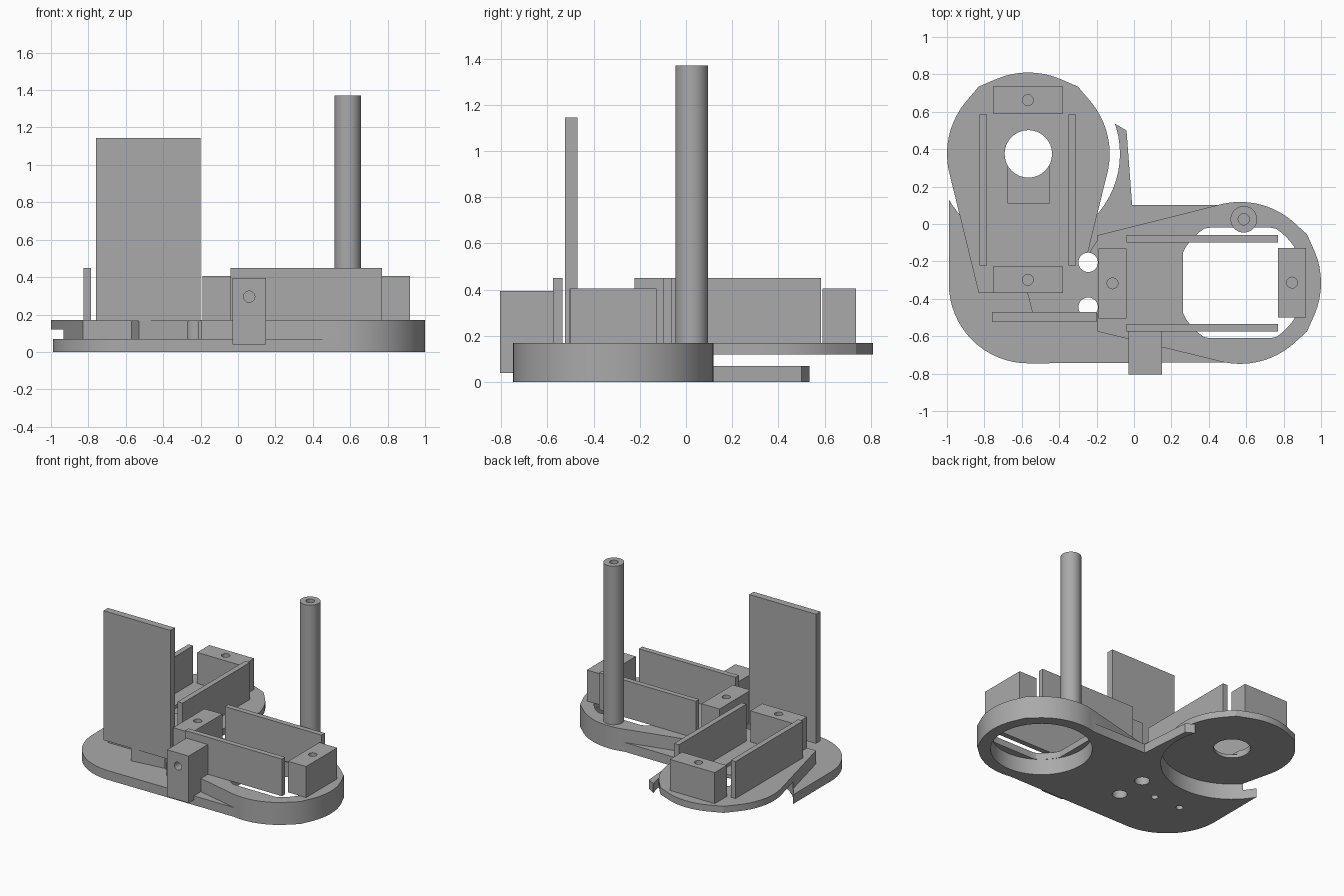
import bpy, bmesh, math
from mathutils import Vector, geometry

cube = bpy.data.objects.get("Cube")
if cube:
    bpy.data.objects.remove(cube, do_unlink=True)

grey = bpy.data.materials.new("plain grey")
grey.use_nodes = True
COLOUR = (0.4, 0.4, 0.4, 1)
grey.diffuse_color = COLOUR
grey.node_tree.nodes["Principled BSDF"].inputs["Base Color"].default_value = COLOUR


def circle(x, y, r, n=64):
    return [(x + r * math.cos(math.tau * i / n), y + r * math.sin(math.tau * i / n)) for i in range(n)]


def hull(points):
    return [points[i] for i in geometry.convex_hull_2d([Vector(p) for p in points])]


def prism(name, outline, z0, z1):
    """Extrude a flat outline from z0 to z1."""
    bm = bmesh.new()
    face = bm.faces.new([bm.verts.new((x, y, z0)) for x, y in outline])
    top = bmesh.ops.extrude_face_region(bm, geom=[face])["geom"]
    bmesh.ops.translate(bm, vec=(0, 0, z1 - z0), verts=[v for v in top if isinstance(v, bmesh.types.BMVert)])
    bmesh.ops.recalc_face_normals(bm, faces=bm.faces)
    mesh = bpy.data.meshes.new(name)
    bm.to_mesh(mesh)
    bm.free()
    mesh.materials.append(grey)
    obj = bpy.data.objects.new(name, mesh)
    bpy.context.collection.objects.link(obj)
    return obj


def box(name, x0, x1, y0, y1, z0, z1):
    return prism(name, [(x0, y0), (x1, y0), (x1, y1), (x0, y1)], z0, z1)


def combine(target, tool, operation="DIFFERENCE"):
    """Apply a boolean and discard the tool."""
    mod = target.modifiers.new("bool", "BOOLEAN")
    mod.operation, mod.solver, mod.object = operation, "EXACT", tool
    bpy.context.view_layer.objects.active = target
    bpy.ops.object.modifier_apply(modifier=mod.name)
    bpy.data.objects.remove(tool, do_unlink=True)


def drill(target, x, y, r, z0, z1):
    combine(target, prism("drill", circle(x, y, r, 32), z0, z1))


LX, LY = -0.565, 0.375    # centre of the left disc
RX, RY = 0.567, -0.315    # centre of the right ring
DECK, UNDER = 0.17, 0.12  # top and underside of the upper deck

# Base plate with a horn along the disc recess
body = prism("base_body", hull(circle(LX, -0.32, 0.425) + circle(RX, -0.32, 0.42)), 0, 0.07)
horn = [(-0.99, -0.32), (0, -0.32), (-0.01, 0.1), (-0.04, 0.5), (-0.1, 0.535), (-0.99, 0.3)]
combine(body, prism("horn", horn, 0, 0.07), "UNION")

# Raised arms and the web joining them
left_arm = hull(circle(LX, LY, 0.435) + [(-0.83, 0.735), (-0.3, 0.735), (-0.83, -0.37), (-0.3, -0.37)])
right_arm = hull(circle(RX, RY, 0.433) + [(0.925, -0.055), (0.925, -0.575), (-0.195, -0.06), (-0.195, -0.575)])
web = [(-0.58, -0.33), (-0.53, -0.523), (-0.18, -0.48), (-0.18, -0.06), (-0.25, -0.17)]
for outline in (left_arm, right_arm, web):
    combine(body, prism("arm", outline, 0, DECK), "UNION")

# Recess below the disc, and the ring bore with its window
drill_low = -0.1
combine(body, prism("recess", circle(LX, LY, 0.49), drill_low, UNDER))
combine(body, prism("bore", circle(RX, RY, 0.35), drill_low, UNDER))
window = [(min(max(x, 0.263), 0.86), min(max(y, -0.61), -0.02)) for x, y in circle(RX, RY, 0.348)]
combine(body, prism("window", window, 0.1, 0.3))

# Shallow pocket, disc bore, cable holes and screw holes
combine(body, box("pocket", LX - 0.11, LX + 0.11, 0.11, LY, 0.145, 0.3))
drill(body, LX, LY, 0.127, drill_low, 0.3)
for y in (-0.205, -0.445):
    drill(body, -0.245, y, 0.052, drill_low, 0.3)
for side in (-1, 1):
    drill(body, LX + side * 0.112, -0.32, 0.025, drill_low, 0.16)

# End blocks with screw holes
blocks = {
    "left_back_block": (-0.755, -0.38, 0.59, 0.735),
    "left_front_block": (-0.755, -0.38, -0.37, -0.227),
    "right_inner_block": (-0.19, -0.04, -0.505, -0.13),
    "right_outer_block": (0.77, 0.92, -0.5, -0.127),
}
for name, (x0, x1, y0, y1) in blocks.items():
    block = box(name, x0, x1, y0, y1, DECK, 0.405)
    drill(block, (x0 + x1) / 2, (y0 + y1) / 2, 0.029, 0.25, 0.5)

# Thin retaining walls
for name, x in (("left_outer_wall", -0.825), ("left_inner_wall", -0.35)):
    box(name, x, x + 0.04, -0.222, 0.585, DECK, 0.45)
for name, y in (("right_back_wall", -0.1), ("right_front_wall", -0.575)):
    box(name, -0.04, 0.77, y, y + 0.04, DECK, 0.45)

# Tall upright panel
box("tall_panel", -0.76, -0.2, -0.523, -0.47, 0.165, 1.145)

# Front lug with a hole running front to back
lug = box("front_lug", -0.03, 0.15, -0.805, -0.575, 0.04, 0.395)
pin = prism("pin", circle(0, 0, 0.03, 32), -0.15, 0.15)
pin.rotation_euler.x = math.pi / 2
pin.location = (0.06, -0.8, 0.295)
bpy.context.view_layer.update()
combine(lug, pin)

# Tall post with a screw hole in the top
post = prism("post", circle(0.587, 0.025, 0.071, 48), UNDER, 1.37)
drill(post, 0.587, 0.025, 0.03, 1.15, 1.5)

# Smooth round walls, keep hard edges
for obj in (body, post, lug):
    bpy.ops.object.select_all(action="DESELECT")
    obj.select_set(True)
    bpy.context.view_layer.objects.active = obj
    bpy.ops.object.shade_smooth_by_angle(angle=math.radians(25))
